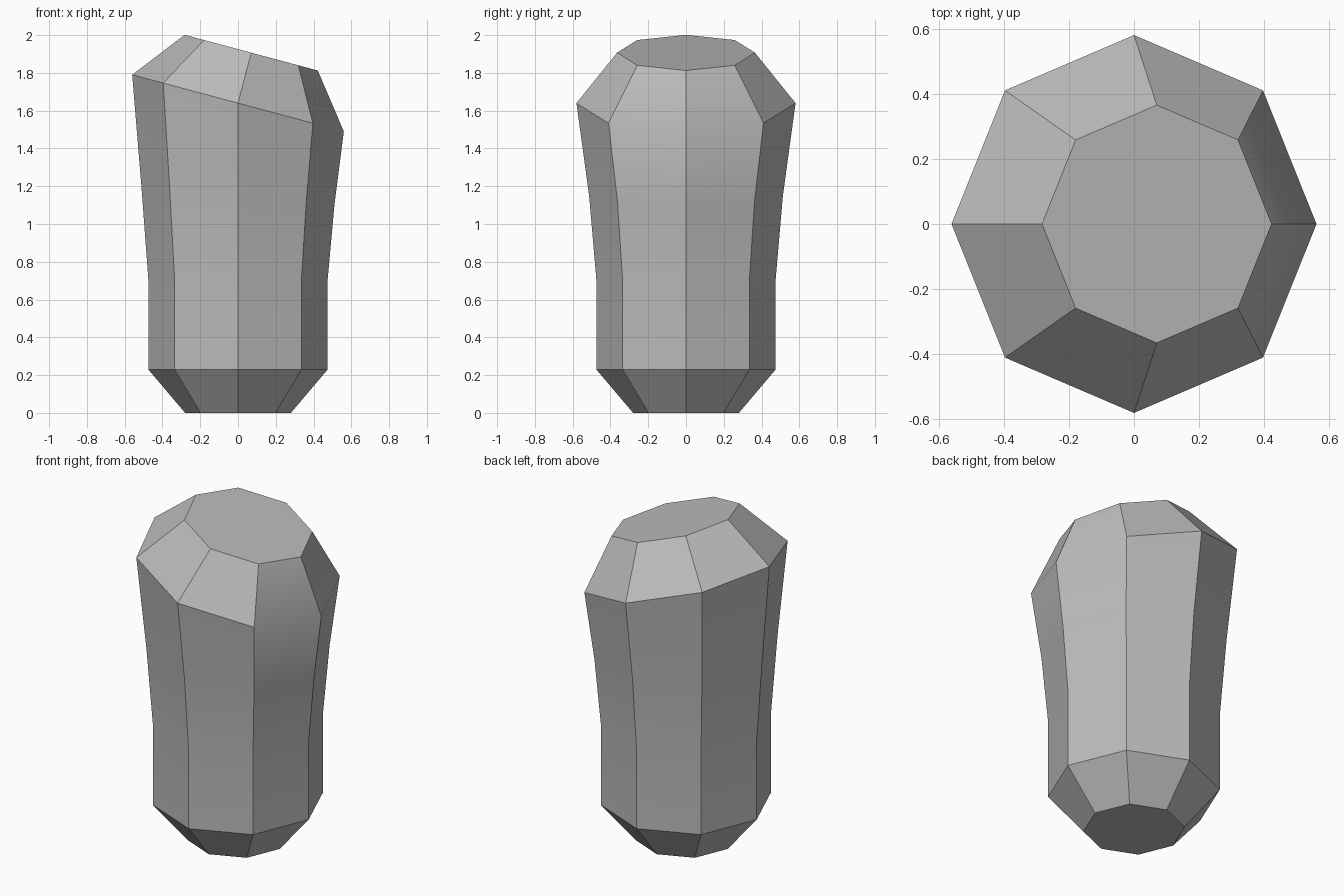
import bpy, bmesh, math

if "Cube" in bpy.data.objects:
    bpy.data.objects.remove(bpy.data.objects["Cube"])

SIDES = 8
# Each ring: centre x, centre z, radius, tilt in degrees (leaning towards +x)
RINGS = [
    (0.00, 0.00, 0.28, 0),
    (0.00, 0.23, 0.475, 0),
    (0.00, 0.71, 0.475, 0),
    (0.00, 1.15, 0.513, 5),
    (0.00, 1.64, 0.58, 15),
    (0.07, 1.907, 0.365, 15),
]

grey = bpy.data.materials.new("stone_grey")
grey.diffuse_color = (0.5, 0.5, 0.5, 1)
grey.use_nodes = True
grey.node_tree.nodes["Principled BSDF"].inputs["Base Color"].default_value = grey.diffuse_color

# Crystal body: lofted octagonal rings closed by flat caps
bm = bmesh.new()
loops = []
for cx, cz, r, tilt in RINGS:
    t = math.radians(tilt)
    loop = []
    for i in range(SIDES):
        a = 2 * math.pi * i / SIDES
        u = r * math.cos(a)
        loop.append(bm.verts.new((cx + u * math.cos(t), r * math.sin(a),
                                  cz - u * math.sin(t))))
    loops.append(loop)
for low, high in zip(loops, loops[1:]):
    for i in range(SIDES):
        j = (i + 1) % SIDES
        bm.faces.new((low[i], low[j], high[j], high[i]))
bm.faces.new(loops[0][::-1])
bm.faces.new(loops[-1])
bmesh.ops.recalc_face_normals(bm, faces=bm.faces[:])

mesh = bpy.data.meshes.new("crystal_pillar")
bm.to_mesh(mesh)
bm.free()
mesh.materials.append(grey)
pillar = bpy.data.objects.new("crystal_pillar", mesh)
bpy.context.collection.objects.link(pillar)

# Soft vertical bends, crisp facets
bpy.context.view_layer.objects.active = pillar
pillar.select_set(True)
bpy.ops.object.shade_smooth_by_angle(angle=math.radians(30))
